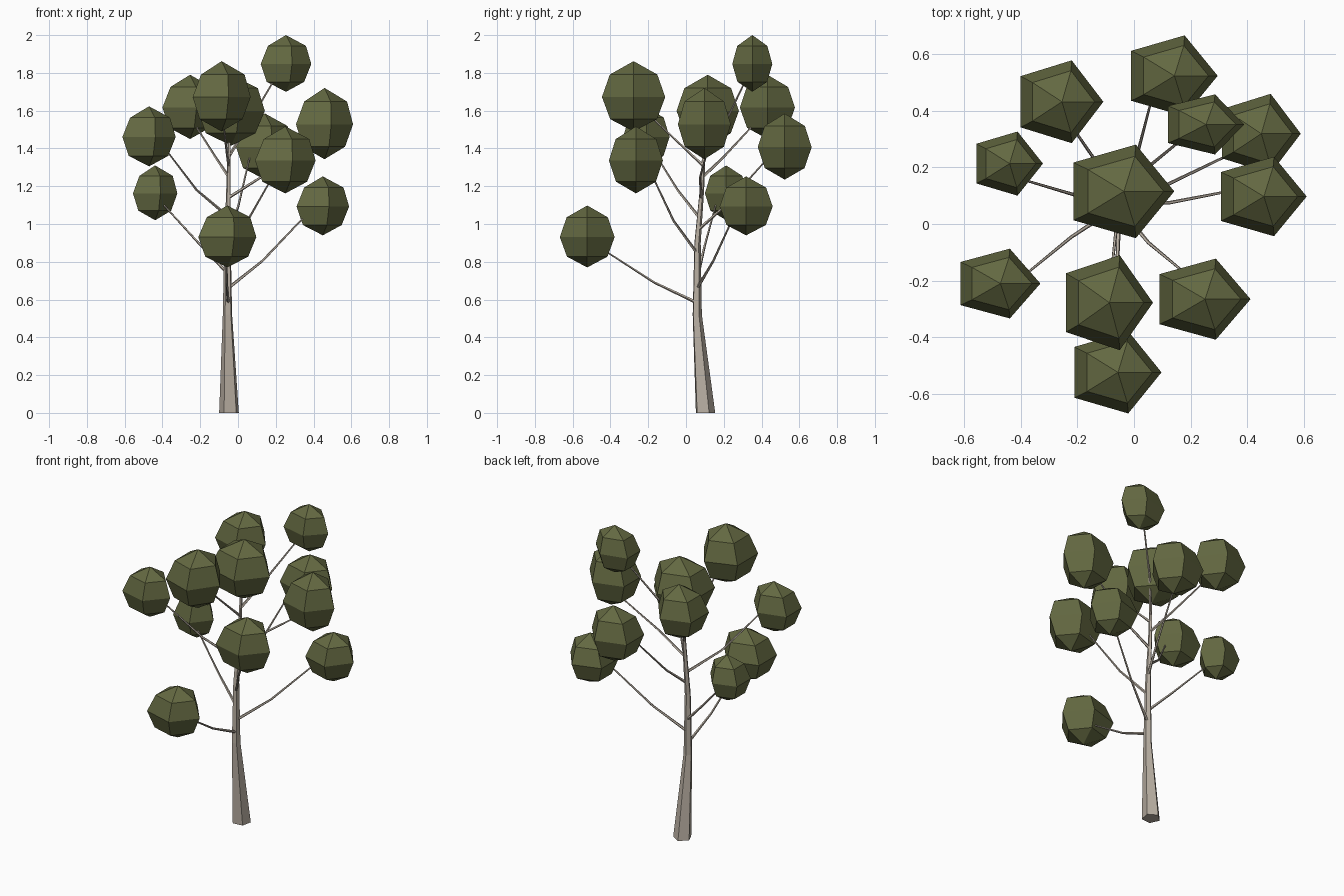
import bpy, bmesh, math
from mathutils import Vector

if "Cube" in bpy.data.objects:
    bpy.data.objects.remove(bpy.data.objects["Cube"])


def material(name, rgb):
    m = bpy.data.materials.new(name)
    m.diffuse_color = (*rgb, 1)
    m.use_nodes = True
    m.node_tree.nodes["Principled BSDF"].inputs["Base Color"].default_value = m.diffuse_color
    return m


BARK = material("grey bark", (0.48, 0.425, 0.36))
LEAF = material("olive leaf", (0.125, 0.139, 0.053))


def loft(name, rings, mat):
    """Skin equal rings of points; single-point rings make pointed ends."""
    bm = bmesh.new()
    loops = [[bm.verts.new(p) for p in ring] for ring in rings]
    n = max(len(l) for l in loops)
    for a, b in zip(loops, loops[1:]):
        for i in range(n):
            j = (i + 1) % n
            if len(a) == 1:
                bm.faces.new((a[0], b[i], b[j]))
            elif len(b) == 1:
                bm.faces.new((a[i], a[j], b[0]))
            else:
                bm.faces.new((a[i], a[j], b[j], b[i]))
    for end in (loops[0], loops[-1]):
        if len(end) > 2:
            bm.faces.new(end)
    bmesh.ops.recalc_face_normals(bm, faces=bm.faces)
    me = bpy.data.meshes.new(name)
    bm.to_mesh(me)
    bm.free()
    me.materials.append(mat)
    ob = bpy.data.objects.new(name, me)
    bpy.context.collection.objects.link(ob)
    return ob


def tube(name, points, radii, horizontal=False, sides=5, turn=24):
    """Tapered five-sided limb along a path."""
    pts = [Vector(p) for p in points]
    rings = []
    for k, (p, r) in enumerate(zip(pts, radii)):
        d = (pts[min(k + 1, len(pts) - 1)] - pts[max(k - 1, 0)]).normalized()
        if horizontal:
            u, v = Vector((1, 0, 0)), Vector((0, 1, 0))
        else:
            u = d.cross(Vector((0, 0, 1))).normalized()
            v = d.cross(u)
        angles = [math.radians(turn) + math.tau * i / sides for i in range(sides)]
        rings.append([p + r * (math.cos(a) * u + math.sin(a) * v) for a in angles])
    return loft(name, rings, BARK)


def clump(name, x0, x1, y0, y1, z0, z1):
    """Five-sided faceted leaf ball filling the given box."""
    c = Vector(((x0 + x1) / 2, (y0 + y1) / 2, (z0 + z1) / 2))
    h = Vector(((x1 - x0) / 2, (y1 - y0) / 2, (z1 - z0) / 2))
    # unit pentagon stretched to touch all four sides of the box
    pent = [((math.cos(a) - 0.0955) / 0.9045, math.sin(a) / 0.9511)
            for a in (math.tau * i / 5 for i in range(5))]
    rings = [[c - Vector((0, 0, h.z))]]
    for z, s, dx in ((-0.65, 0.74, -0.02), (-0.02, 1.0, 0.0), (0.62, 0.75, 0.04)):
        rings.append([c + Vector((h.x * (s * px + dx), h.y * s * py, h.z * z))
                      for px, py in pent])
    rings.append([c + Vector((0, 0, h.z))])
    return loft(name, rings, LEAF)


# Trunk
tube("trunk",
     [(-.046, .10, 0), (-.055, .058, .52), (-.055, .06, .9), (-.05, .085, 1.2), (-.045, .10, 1.5)],
     [.055, .026, .018, .012, .007], horizontal=True)

# Leaf clumps: x, y and z extents
clumps = {
    "back_left_high": (-.40, -.108, .285, .577, 1.45, 1.79),
    "back_mid": (-.01, .295, .38, .665, 1.235, 1.585),
    "crown_top": (.12, .388, .245, .457, 1.70, 2.0),
    "right_low": (.31, .588, .178, .459, .94, 1.252),
    "right_high": (.307, .609, -.043, .237, 1.343, 1.72),
    "left_low": (-.556, -.321, .10, .326, 1.02, 1.31),
    "centre": (-.213, .142, -.05, .28, 1.415, 1.79),
    "left_high": (-.612, -.33, -.333, -.087, 1.305, 1.623),
    "front_high": (-.24, .067, -.445, -.11, 1.49, 1.862),
    "front_right": (.09, .411, -.408, -.122, 1.162, 1.517),
    "front_low": (-.21, .097, -.668, -.378, .77, 1.098),
}
for name, box in clumps.items():
    clump(name + "_leaves", *box)

# Branches: root, bend, tip
branches = {
    "front_low": ((-.052, .055, .585), (-.06, -.167, .69), (-.06, -.47, .885)),
    "right_low": ((-.052, .06, .66), (.13, .145, .805), (.41, .28, 1.10)),
    "left_low": ((-.055, .065, .74), (-.20, .10, .89), (-.42, .165, 1.13)),
    "front_right": ((-.05, .055, .85), (.05, -.065, 1.015), (.20, -.19, 1.28)),
    "back_mid": ((-.052, .065, .97), (.0, .20, 1.09), (.07, .47, 1.39)),
    "left_high": ((-.053, .065, 1.04), (-.22, -.045, 1.18), (-.41, -.20, 1.43)),
    "right_high": ((-.05, .08, 1.14), (.125, .075, 1.25), (.41, .13, 1.45)),
    "back_left_high": ((-.05, .09, 1.25), (-.12, .20, 1.355), (-.25, .39, 1.56)),
    "front_high": ((-.048, .09, 1.31), (-.06, .01, 1.385), (-.085, -.22, 1.60)),
    "crown_top": ((-.046, .095, 1.36), (.055, .205, 1.53), (.22, .34, 1.81)),
}
for name, path in branches.items():
    tube(name + "_branch", path, (.009, .0065, .004))
